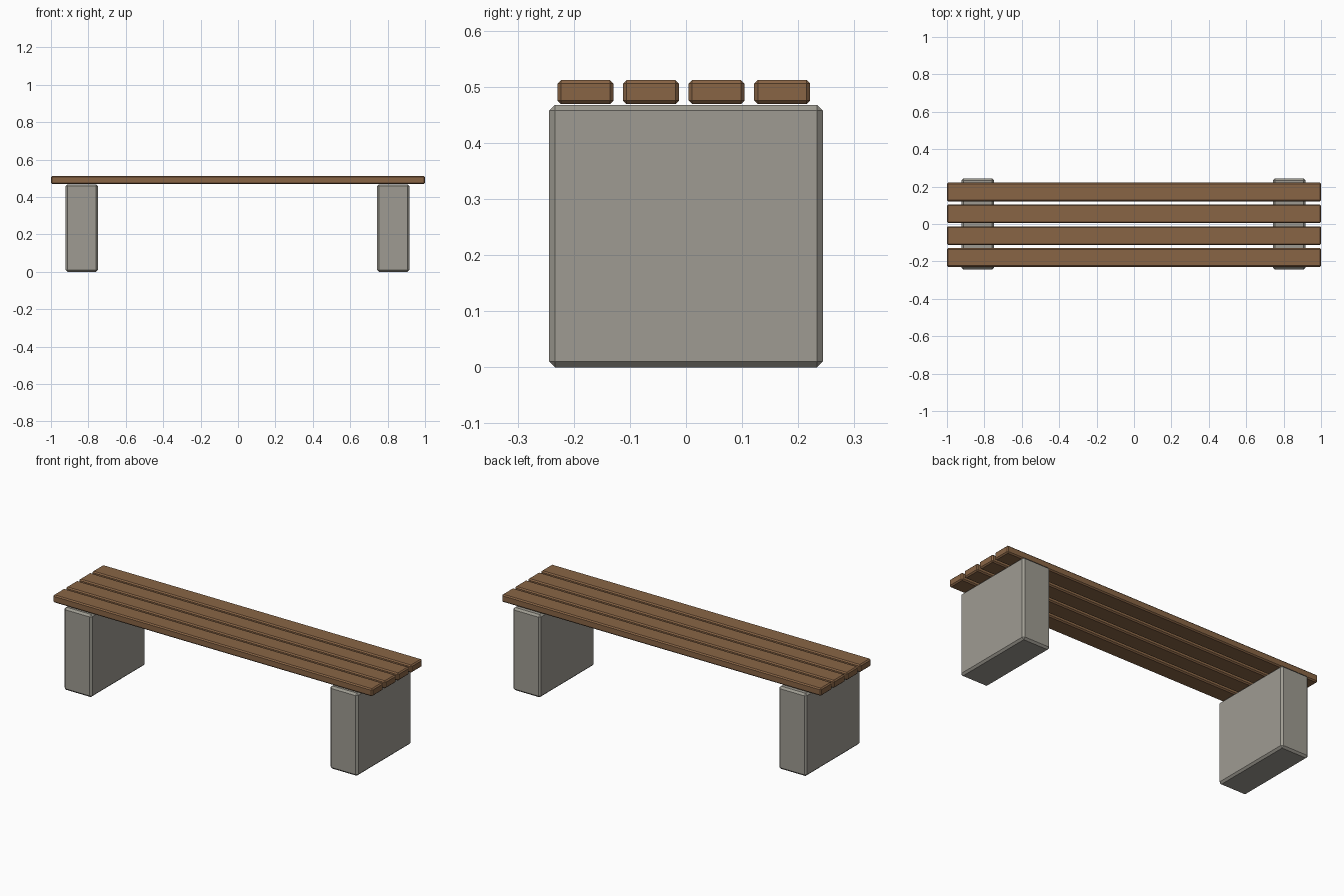
import bpy
import bmesh

if "Cube" in bpy.data.objects:
    bpy.data.objects.remove(bpy.data.objects["Cube"])


def material(name, colour):
    m = bpy.data.materials.new(name)
    m.diffuse_color = (*colour, 1.0)
    m.use_nodes = True
    m.node_tree.nodes["Principled BSDF"].inputs["Base Color"].default_value = m.diffuse_color
    return m


wood = material("brown wood", (0.25, 0.13, 0.06))
concrete = material("grey concrete", (0.345, 0.33, 0.288))


def chamfered_box(name, low, high, chamfer, mat):
    """Box between two corners with a flat chamfer on every edge."""
    bm = bmesh.new()
    bmesh.ops.create_cube(bm, size=1.0)
    for v in bm.verts:
        for i in range(3):
            v.co[i] = low[i] if v.co[i] < 0 else high[i]
    bmesh.ops.bevel(bm, geom=bm.edges[:], offset=chamfer,
                    segments=1, affect='EDGES')
    mesh = bpy.data.meshes.new(name)
    bm.to_mesh(mesh)
    bm.free()
    mesh.materials.append(mat)
    obj = bpy.data.objects.new(name, mesh)
    bpy.context.collection.objects.link(obj)
    return obj


# Two concrete block legs
for side, x in (("left", -0.835), ("right", 0.83)):
    chamfered_box(f"{side}_leg", (x - 0.087, -0.244, 0.0),
                  (x + 0.087, 0.244, 0.468), 0.0105, concrete)

# Four wooden seat slats
for i in range(4):
    y = -0.179 + i * 0.1168
    chamfered_box(f"seat_slat_{i + 1}", (-1.0, y - 0.05, 0.469),
                  (1.0, y + 0.05, 0.512), 0.0065, wood)
